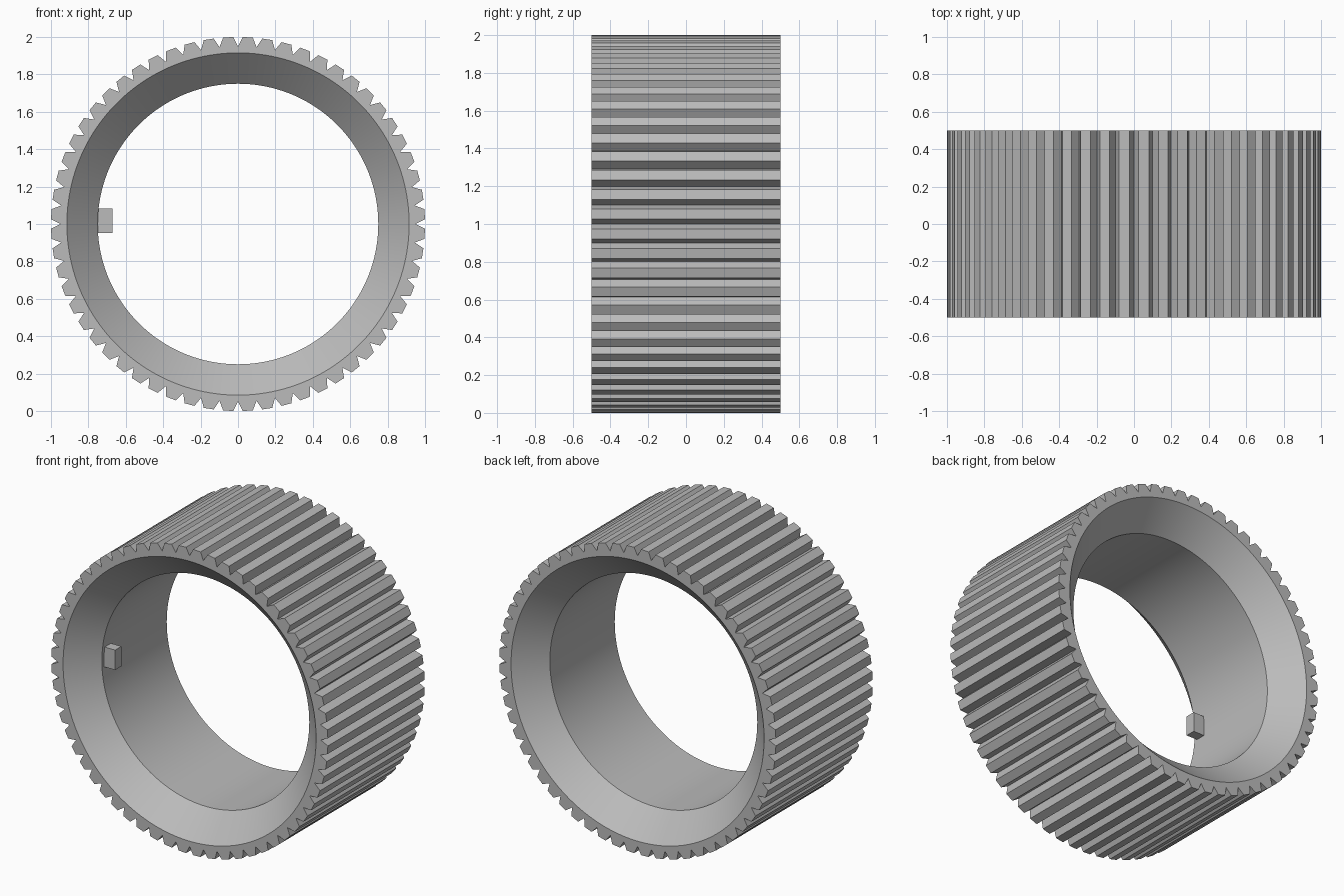
import bpy
import bmesh
from math import cos, sin, radians

TEETH = 60
HALF_WIDTH = 0.5
CHAMFER = 0.165
BORE = 0.75

if "Cube" in bpy.data.objects:
    bpy.data.objects.remove(bpy.data.objects["Cube"], do_unlink=True)

# Single plain grey
grey = bpy.data.materials.new("plain_grey")
grey.use_nodes = True
colour = (0.5, 0.5, 0.5, 1)
grey.diffuse_color = colour
grey.node_tree.nodes["Principled BSDF"].inputs["Base Color"].default_value = colour


def make_object(name, bm):
    bmesh.ops.recalc_face_normals(bm, faces=bm.faces)
    mesh = bpy.data.meshes.new(name)
    bm.to_mesh(mesh)
    bm.free()
    mesh.materials.append(grey)
    obj = bpy.data.objects.new(name, mesh)
    bpy.context.collection.objects.link(obj)
    return obj


# Closed outlines: V-grooved outside, plain round inside
pitch = 360 / TEETH
grooved, plain = [], []
for i in range(TEETH):
    for side in (-1, 0, 1):
        grooved.append((0.95 if side == 0 else 1.0, radians(i * pitch + side * 1.45)))
        plain.append((1.0, radians(i * pitch + side * pitch / 3)))


def add_loop(bm, outline, scale, y):
    return [bm.verts.new((r * scale * cos(a), y, 1 + r * scale * sin(a)))
            for r, a in outline]


# Toothed ring: outside, end faces, chamfers and bore joined loop to loop
bm = bmesh.new()
inner_y = HALF_WIDTH - CHAMFER
loops = [
    add_loop(bm, grooved, 1, HALF_WIDTH),
    add_loop(bm, grooved, 1, -HALF_WIDTH),
    add_loop(bm, plain, BORE + CHAMFER, -HALF_WIDTH),
    add_loop(bm, plain, BORE, -inner_y),
    add_loop(bm, plain, BORE, inner_y),
    add_loop(bm, plain, BORE + CHAMFER, HALF_WIDTH),
]
for k, loop in enumerate(loops):
    following = loops[(k + 1) % len(loops)]
    for j in range(len(loop)):
        n = (j + 1) % len(loop)
        bm.faces.new((loop[j], loop[n], following[n], following[j]))
ring = make_object("toothed_ring", bm)
bpy.context.view_layer.objects.active = ring
ring.select_set(True)
bpy.ops.object.shade_smooth_by_angle(angle=radians(20))

# Small locating block on the bore wall
bm = bmesh.new()
bmesh.ops.create_cube(bm, size=1)
bmesh.ops.scale(bm, vec=(0.09, 0.065, 0.13), verts=bm.verts)
bmesh.ops.translate(bm, vec=(-0.715, -0.28, 1.018), verts=bm.verts)
make_object("locating_block", bm)
